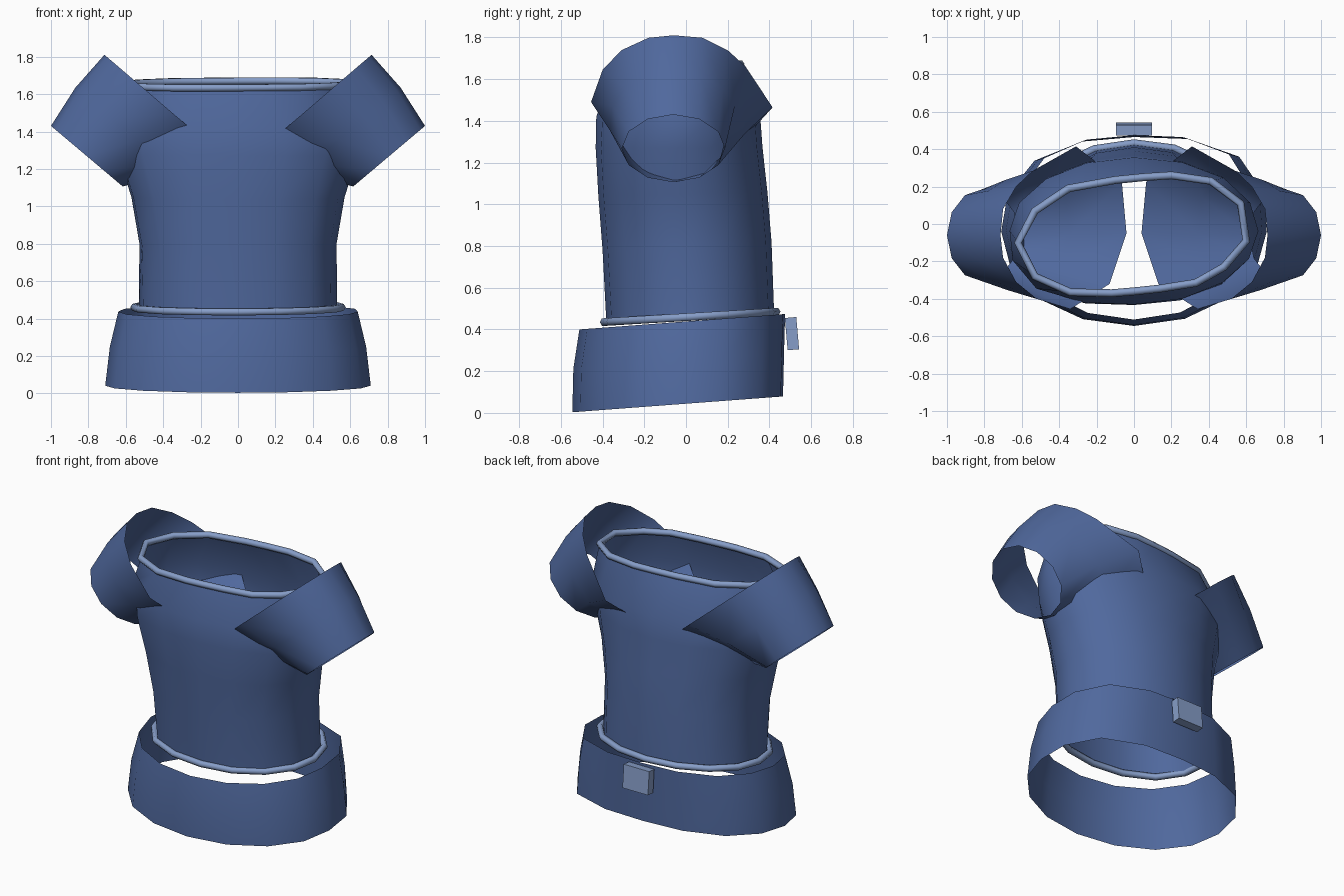
import bpy, bmesh
from math import cos, sin, pi, radians
from mathutils import Vector

if "Cube" in bpy.data.objects:
    bpy.data.objects.remove(bpy.data.objects["Cube"])

def material(name, rgb):
    m = bpy.data.materials.new(name)
    m.diffuse_color = (*rgb, 1)
    m.use_nodes = True
    m.node_tree.nodes["Principled BSDF"].inputs["Base Color"].default_value = m.diffuse_color
    return m

CLOTH = material("cloth", (0.08, 0.14, 0.34))
TRIM = material("trim", (0.24, 0.34, 0.58))

def ellipse(cy, z, a, b, slope, full=(0, 0, 0, 0), n=16):
    """Ring around z, rising towards the back by slope; full = extra corner
    fullness for the four quadrants, counter-clockwise from +x +y."""
    ring = []
    for i in range(n):
        t = 2 * pi * i / n
        k = 1 + full[4 * i // n] * sin(2 * t) ** 2
        y = k * b * sin(t)
        ring.append(Vector((k * a * cos(t), cy + y, z + slope * y)))
    return ring

def loft(name, rings):
    """Open tube through a stack of equal-length rings."""
    bm = bmesh.new()
    loops = [[bm.verts.new(p) for p in r] for r in rings]
    n = len(rings[0])
    for lo, hi in zip(loops, loops[1:]):
        for i in range(n):
            bm.faces.new((lo[i], lo[(i + 1) % n], hi[(i + 1) % n], hi[i]))
    me = bpy.data.meshes.new(name)
    bm.to_mesh(me)
    bm.free()
    me.shade_smooth()
    me.materials.append(CLOTH)
    ob = bpy.data.objects.new(name, me)
    bpy.context.collection.objects.link(ob)
    return ob

def piping(name, points, radius=0.021):
    """Round trim following a closed loop."""
    cu = bpy.data.curves.new(name, 'CURVE')
    cu.dimensions = '3D'
    cu.bevel_depth = radius
    cu.bevel_resolution = 1
    sp = cu.splines.new('POLY')
    sp.points.add(len(points) - 1)
    for q, p in zip(sp.points, points):
        q.co = (*p, 1)
    sp.use_cyclic_u = True
    cu.materials.append(TRIM)
    bpy.context.collection.objects.link(bpy.data.objects.new(name, cu))

# Torso: slightly waisted tube ending in an uneven neckline
neck_xy = [(0.60, -0.09), (0.57, 0.11), (0.41, 0.23), (0.20, 0.26), (0.05, 0.25),
           (-0.10, 0.235), (-0.35, 0.19), (-0.53, 0.07), (-0.62, -0.10), (-0.53, -0.28),
           (-0.34, -0.365), (-0.12, -0.37), (0.0, -0.36), (0.14, -0.345), (0.33, -0.315),
           (0.48, -0.23)]
neck = [Vector((x, y, 1.655 + 0.06 * y)) for x, y in neck_xy]
loft("torso", [
    ellipse(0.02, 0.465, 0.53, 0.402, 0.06, (0.02, 0, 0.07, 0.03)),
    ellipse(0.005, 0.80, 0.527, 0.405, 0.05, (0.02, 0, 0.11, 0.03)),
    ellipse(-0.015, 1.05, 0.57, 0.405, 0.03, (0.02, 0, 0.12, 0.03)),
    ellipse(-0.033, 1.27, 0.64, 0.40, 0.0, (0.02, 0, 0.12, 0.03)),
    ellipse(-0.037, 1.42, 0.665, 0.393, 0.0, (0.02, 0, 0.11, 0)),
    neck])
piping("neck_trim", neck)
piping("waist_trim", ellipse(0.02, 0.46, 0.555, 0.412, 0.06, (0.02, 0, 0.05, 0)))

# Hem band: loose flared skirt, tilted up at the back
hem_full = (0.12, 0.06, 0.01, 0)
loft("hem_band", [
    ellipse(-0.04, 0.041, 0.71, 0.505, 0.075, hem_full),
    ellipse(-0.035, 0.25, 0.685, 0.505, 0.075, hem_full),
    ellipse(-0.018, 0.437, 0.64, 0.493, 0.075, hem_full)])

# Sleeves: skewed cones whose wide ends sink into the torso
shoulder_xy = [(0.714, -0.06), (0.70, 0.08), (0.63, 0.20), (0.54, 0.285), (0.31, 0.415),
               (0.065, 0.225), (0.04, -0.05), (0.13, -0.32), (0.34, -0.455),
               (0.52, -0.40), (0.63, -0.31), (0.70, -0.18)]
shoulder = [Vector((x, y, 1.522 + 0.855 * (x - 0.377))) for x, y in shoulder_xy]
cuff = [Vector((0.808 + 0.192 * cos(pi * i / 6), -0.06 + 0.247 * sin(pi * i / 6),
                1.268 + 0.162 * cos(pi * i / 6))) for i in range(12)]
bulge = Vector((0.012, 0, 0.015))
middle = [(a + b) / 2 + bulge for a, b in zip(shoulder, cuff)]
for side, label in ((1, "right"), (-1, "left")):
    loft(label + "_sleeve", [[Vector((side * p.x, p.y, p.z)) for p in ring]
                             for ring in (shoulder, middle, cuff)])

# Small block on the back of the hem band
bpy.ops.mesh.primitive_cube_add(size=1, location=(0, 0.508, 0.38), rotation=(radians(5), 0, 0))
clip = bpy.context.object
clip.name = "back_clip"
clip.scale = (0.19, 0.055, 0.155)
clip.data.materials.append(TRIM)
